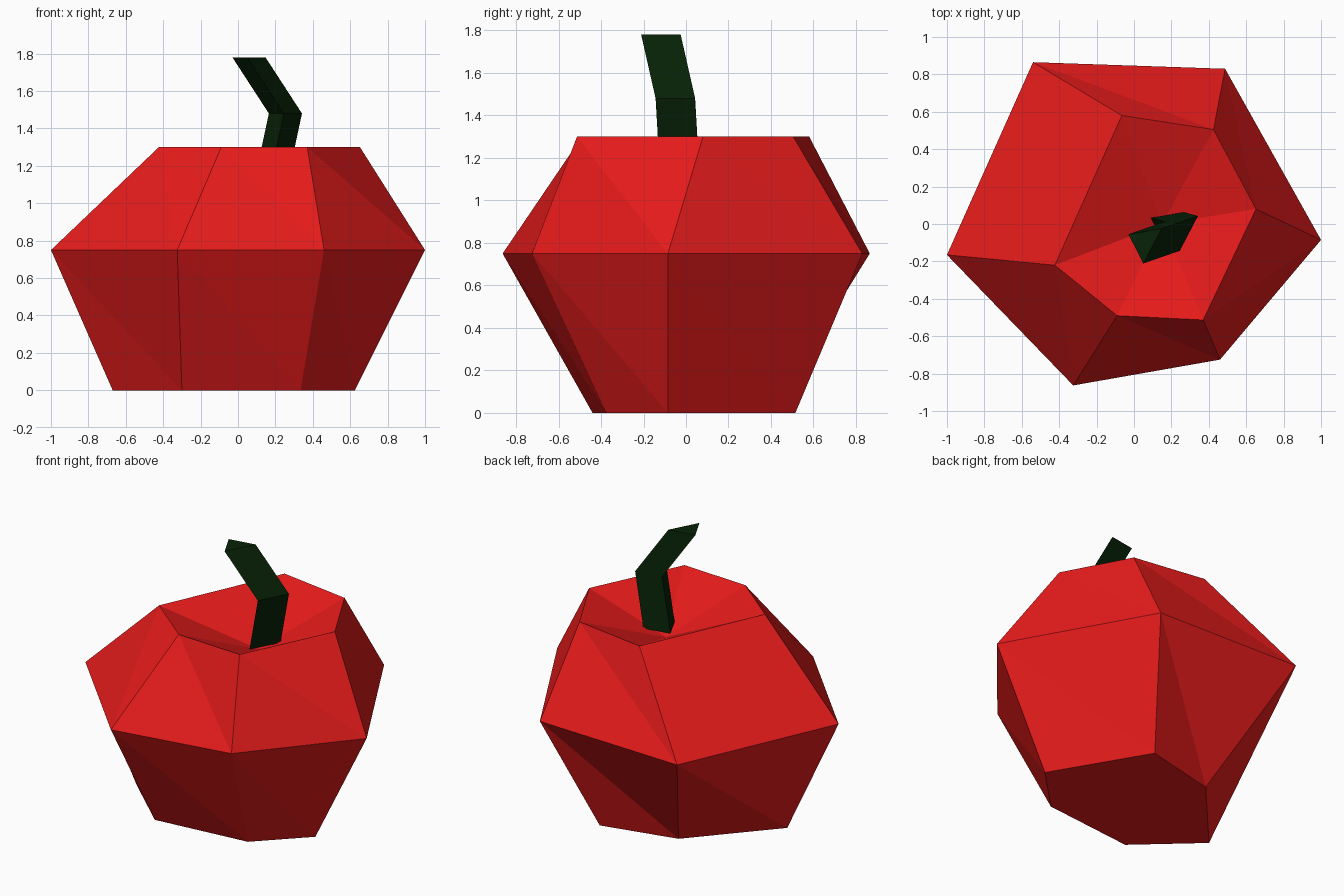
import bpy, bmesh

if "Cube" in bpy.data.objects:
    bpy.data.objects.remove(bpy.data.objects["Cube"])

def material(name, rgb):
    m = bpy.data.materials.new(name)
    m.diffuse_color = (*rgb, 1)
    m.use_nodes = True
    m.node_tree.nodes["Principled BSDF"].inputs["Base Color"].default_value = m.diffuse_color
    return m

def loft(name, rings, mat, apex=None):
    """Skin stacked rings; cap the bottom, and close the top with a cap or a fan to apex."""
    bm = bmesh.new()
    loops = [[bm.verts.new((x, y, z)) for x, y in pts] for z, pts in rings]
    n = len(loops[0])
    for a, b in zip(loops, loops[1:]):
        for i in range(n):
            j = (i + 1) % n
            # the slightly twisted sides fold along one consistent diagonal
            bm.faces.new((a[i], a[j], b[i]))
            bm.faces.new((a[j], b[j], b[i]))
    bm.faces.new(loops[0][::-1])
    if apex:
        tip = bm.verts.new(apex)
        for i in range(n):
            bm.faces.new((loops[-1][i], loops[-1][(i + 1) % n], tip))
    else:
        bm.faces.new(loops[-1])
    bmesh.ops.recalc_face_normals(bm, faces=bm.faces)
    me = bpy.data.meshes.new(name)
    bm.to_mesh(me)
    bm.free()
    me.materials.append(mat)
    ob = bpy.data.objects.new(name, me)
    bpy.context.collection.objects.link(ob)
    return ob

red = material("apple red", (0.8, 0.011, 0.011))
green = material("dark stem green", (0.002, 0.016, 0.002))

# Fruit body: three irregular six-sided rings, counter-clockwise from front left
base = [(-0.30, -0.44), (0.335, -0.375), (0.625, -0.085), (0.27, 0.515), (-0.225, 0.40), (-0.67, -0.10)]
belly = [(-0.325, -0.863), (0.46, -0.725), (1.0, -0.085), (0.487, 0.83), (-0.54, 0.865), (-1.0, -0.165)]
rim = [(-0.09, -0.49), (0.37, -0.513), (0.652, 0.08), (0.425, 0.505), (-0.065, 0.58), (-0.423, -0.22)]
loft("fruit_body", [(0, base), (0.75, belly), (1.3, rim)], red, apex=(0.15, 0.0, 1.08))

# Stem: one triangular section shifted along a bent path
section = [(-0.03, -0.055), (0.05, -0.211), (0.147, -0.025)]
path = [(1.13, 0.12, 0.088), (1.48, 0.195, 0.068), (1.78, 0.0, 0.0)]
loft("stem", [(z, [(x + dx, y + dy) for x, y in section]) for z, dx, dy in path], green)
